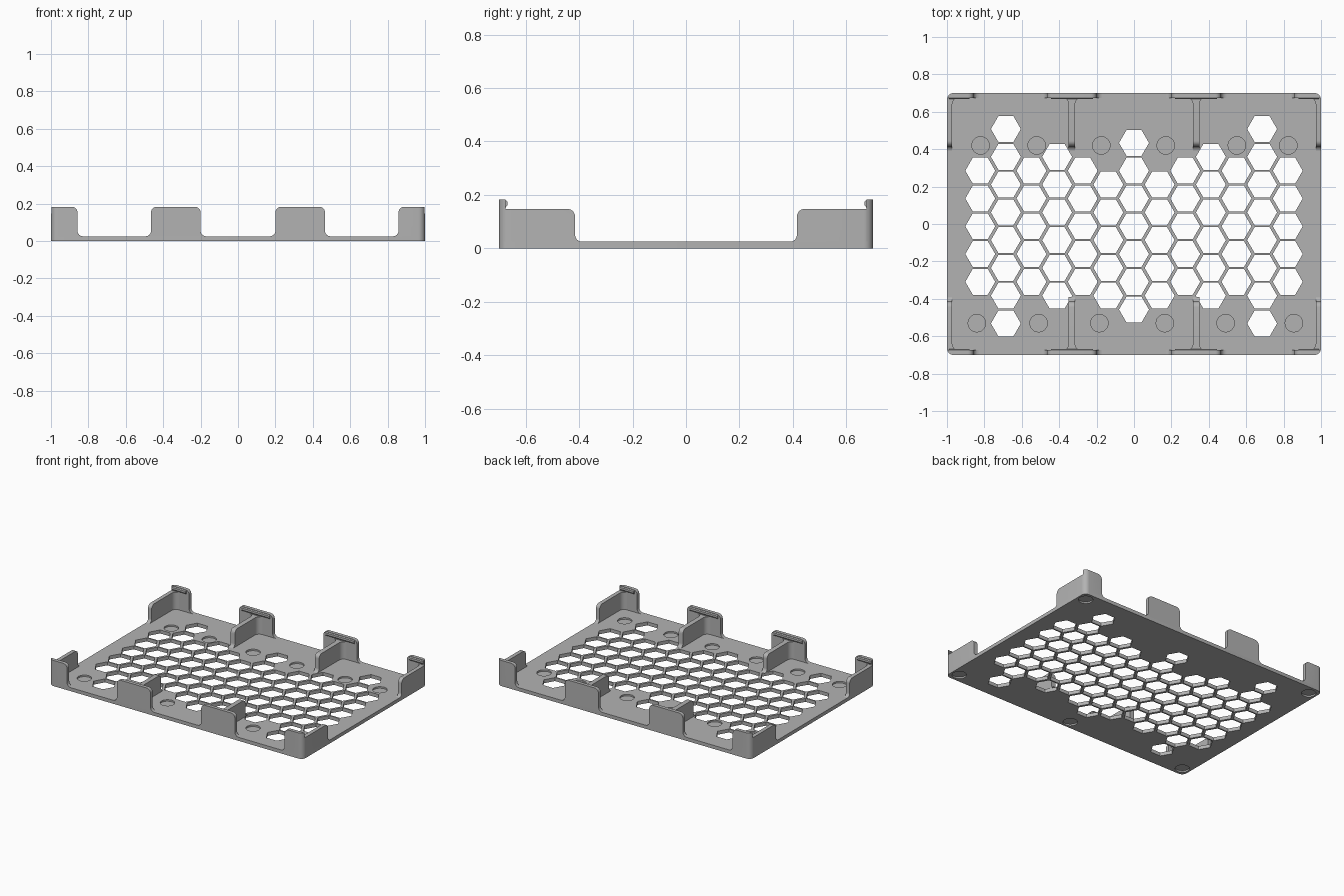
import bpy, bmesh
from math import cos, sin, radians

if "Cube" in bpy.data.objects:
    bpy.data.objects.remove(bpy.data.objects["Cube"], do_unlink=True)

W, D, FLOOR = 1.0, 0.70, 0.025      # half width, half depth, floor thickness
LIP_TOP, RIB_TOP = 0.183, 0.148
PITCH, STEP = 0.1485, 0.137         # hexagon spacing along y and x

grey = bpy.data.materials.new("matte grey")
grey.use_nodes = True
colour = (0.45, 0.45, 0.45, 1)
grey.diffuse_color = colour
grey.node_tree.nodes["Principled BSDF"].inputs["Base Color"].default_value = colour


def arc(cx, cy, r, a0, a1, n=7):
    angles = [radians(a0 + (a1 - a0) * i / (n - 1)) for i in range(n)]
    return [(cx + r * cos(a), cy + r * sin(a)) for a in angles]


def add_prism(bm, points, lo, hi, axis="z"):
    """Extrude a 2D outline along an axis."""
    place = {"x": lambda u, v, t: (t, u, v),
             "y": lambda u, v, t: (u, t, v),
             "z": lambda u, v, t: (u, v, t)}[axis]
    a = [bm.verts.new(place(u, v, lo)) for u, v in points]
    b = [bm.verts.new(place(u, v, hi)) for u, v in points]
    bm.faces.new(a)
    bm.faces.new(b)
    for i in range(len(a)):
        j = (i + 1) % len(a)
        bm.faces.new((a[i], a[j], b[j], b[i]))


def make(name, prisms):
    """Make one object from a list of prisms."""
    bm = bmesh.new()
    for p in prisms:
        add_prism(bm, *p)
    bmesh.ops.recalc_face_normals(bm, faces=bm.faces)
    mesh = bpy.data.meshes.new(name)
    bm.to_mesh(mesh)
    bm.free()
    obj = bpy.data.objects.new(name, mesh)
    bpy.context.collection.objects.link(obj)
    mesh.materials.append(grey)
    return obj


def select(obj):
    bpy.ops.object.select_all(action="DESELECT")
    obj.select_set(True)
    bpy.context.view_layer.objects.active = obj


def boolean(obj, tool, operation):
    mod = obj.modifiers.new("cut", "BOOLEAN")
    mod.operation, mod.object, mod.solver = operation, tool, "EXACT"
    select(obj)
    bpy.ops.object.modifier_apply(modifier=mod.name)


def smooth(obj):
    select(obj)
    bpy.ops.object.shade_smooth_by_angle(angle=radians(35))


def rounded_rect(w, d, r):
    return (arc(w - r, d - r, r, 0, 90) + arc(r - w, d - r, r, 90, 180)
            + arc(r - w, r - d, r, 180, 270) + arc(w - r, r - d, r, 270, 360))


def tab_edge(u, top, r, flare):
    """Left edge of an upright tab: flared foot, rounded top corner."""
    return (arc(u - flare, FLOOR + flare, flare, -90, 0)
            + arc(u + r, top - r, r, 180, 90))


def flip(points, sign):
    return [(u * sign, v) for u, v in points]


# Floor with a field of hexagonal holes and shallow round recesses
outline = rounded_rect(W, D, 0.035)
floor = make("floor_plate", [(outline, 0, FLOOR)])

hexes = []
rows_by_column = [(-3, 3), (-2, 2), (-2, 2), (-2, 3), (-2, 2), (-3, 4), (-2, 2)]
for col in range(-6, 7):
    first, last = rows_by_column[abs(col)]
    for row in range(first, last + 1):
        y = -0.012 + PITCH * (row - 0.5 * (col % 2))
        hexes.append((arc(col * STEP, y, 0.08, 0, 300, 6), -0.1, 0.1))
cutter = make("hexagon_cutter", hexes)
boolean(floor, cutter, "DIFFERENCE")
bpy.data.objects.remove(cutter, do_unlink=True)


def disc(x, y, lo, hi):
    return (arc(x, y, 0.047, 0, 345, 24), lo, hi)


back_row = (-0.82, -0.52, -0.175, 0.17, 0.55, 0.825)
front_row = (-0.84, -0.51, -0.185, 0.165, 0.49, 0.855)
recesses = [disc(x, 0.42, 0.014, 0.1) for x in back_row]
recesses += [disc(x, -0.53, 0.014, 0.1) for x in front_row]
recesses += [disc(sx * 0.94, sy * 0.635, -0.1, 0.011) for sx in (-1, 1) for sy in (-1, 1)]
recesses.append(disc(0, -0.64, -0.1, 0.011))
cutter = make("recess_cutter", recesses)
boolean(floor, cutter, "DIFFERENCE")
bpy.data.objects.remove(cutter, do_unlink=True)
smooth(floor)

# Outer envelope that rounds the corner posts
envelope = make("corner_envelope", [(outline, 0, 0.3)])
envelope.hide_render = True


def lip_catch(sy):
    """Small bead along the inner top edge of a lip."""
    y, z = D - 0.025, LIP_TOP
    return [(sy * a, b) for a, b in
            ((y, z - 0.03), (y - 0.007, z - 0.022), (y - 0.007, z - 0.008), (y, z - 0.003))]


def web_fillet(x, sx, sy, r=0.035):
    """Plan of the concave blend between an upright web and a lip."""
    y = D - 0.025
    return [(x, sy * y)] + [(sx * u + x, sy * v) for u, v in arc(r, y - r, r, 90, 180)]


# Profile of the webs, seen from the side
web = tab_edge(0.415, RIB_TOP, 0.03, 0.025) + [(D - 0.025, RIB_TOP), (D - 0.025, FLOOR)]

for sy, end in ((-1, "front"), (1, "back")):
    web_side = flip(web, sy)
    for sx, side in ((-1, "right"), (1, "left")):
        # Corner post: lip on the long edge plus a wall on the short edge
        lip = tab_edge(-1.02, LIP_TOP, 0.0, 0.0)[:1] + [(-1.02, LIP_TOP)]
        inner = flip(tab_edge(0.858, LIP_TOP, 0.03, 0.03), sx)
        lip = inner + [(sx * 1.02, LIP_TOP), (sx * 1.02, FLOOR)]
        ys = sorted((sy * (D - 0.025), sy * 0.72))
        xs = sorted((sx * (W - 0.028), sx * 1.02))
        corner = make(f"{end}_{side}_corner_lip", [(lip, *ys, "y")])
        wall = make(f"{end}_{side}_end_wall", [(web_side, *xs, "x")])
        for part in (corner, wall):
            boolean(part, envelope, "INTERSECT")
            smooth(part)
        catch_x = sorted((sx * 0.88, sx * 0.99))
        smooth(make(f"{end}_{side}_corner_blend", [
            (web_fillet(sx * (W - 0.028), -sx, sy), FLOOR, RIB_TOP),
            (lip_catch(sy), *catch_x, "x")]))

        # Middle divider: a wide lip backed by a thin rib
        lip = (tab_edge(0.2, LIP_TOP, 0.03, 0.03)
               + [(0.665 - u, v) for u, v in reversed(tab_edge(0.2, LIP_TOP, 0.03, 0.03))])
        ys = sorted((sy * (D - 0.025), sy * D))
        smooth(make(f"{end}_{side}_middle_lip", [
            (flip(lip, sx), *ys, "y"),
            (lip_catch(sy), *sorted((sx * 0.22, sx * 0.445)), "x")]))
        centre = sx * 0.332
        smooth(make(f"{end}_{side}_divider_rib", [
            (web_side, centre - 0.017, centre + 0.017, "x"),
            (web_fillet(centre + 0.017, 1, sy), FLOOR, RIB_TOP),
            (web_fillet(centre - 0.017, -1, sy), FLOOR, RIB_TOP)]))

bpy.data.objects.remove(envelope, do_unlink=True)
